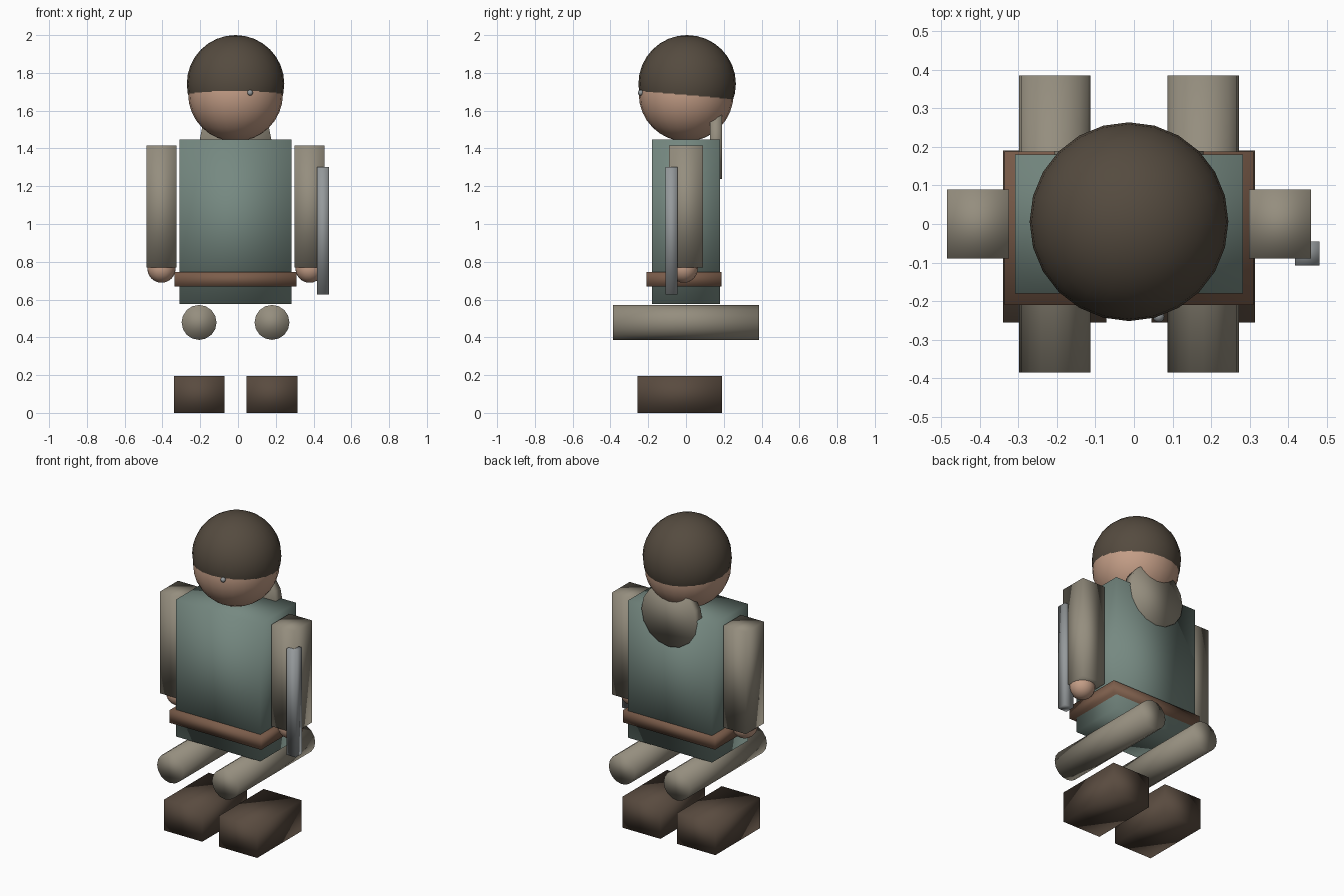
import bpy
from math import pi

if "Cube" in bpy.data.objects:
    bpy.data.objects.remove(bpy.data.objects["Cube"])

CX = -0.013  # the figure's mirror plane


def material(name, r, g, b):
    m = bpy.data.materials.new(name)
    m.diffuse_color = (r, g, b, 1)
    m.use_nodes = True
    m.node_tree.nodes["Principled BSDF"].inputs["Base Color"].default_value = m.diffuse_color
    return m


HAIR = material("hair_brown", 0.09, 0.07, 0.05)
SKIN = material("skin", 0.55, 0.34, 0.24)
TUNIC = material("tunic_green", 0.18, 0.25, 0.22)
CLOTH = material("cloth_beige", 0.30, 0.27, 0.21)
BELT = material("belt_leather", 0.20, 0.11, 0.07)
BOOT = material("boot_leather", 0.10, 0.07, 0.05)
STEEL = material("steel", 0.30, 0.32, 0.33)


def finish(name, mat):
    ob = bpy.context.object
    ob.name = name
    ob.data.materials.append(mat)
    bpy.ops.object.shade_smooth()
    return ob


def box(name, mat, x, y, z):
    """Box from (min, max) pairs."""
    lims = (x, y, z)
    bpy.ops.mesh.primitive_cube_add(size=1, location=[(a + b) / 2 for a, b in lims])
    bpy.context.object.scale = [b - a for a, b in lims]
    bpy.ops.object.transform_apply(location=False, rotation=False, scale=True)
    return finish(name, mat)


def ball(name, mat, loc, r, seg=24, rings=16):
    bpy.ops.mesh.primitive_uv_sphere_add(segments=seg, ring_count=rings, radius=r, location=loc)
    return finish(name, mat)


def rod_y(name, mat, loc, r, length, sides=16):
    """Cylinder lying along y."""
    bpy.ops.mesh.primitive_cylinder_add(vertices=sides, radius=r, depth=length,
                                        location=loc, rotation=(pi / 2, 0, 0))
    return finish(name, mat)


# head: the hair ball overlaps the face ball, slightly higher and further back
ball("face", SKIN, (CX, 0.001, 1.688), 0.251)
ball("hair", HAIR, (CX, 0.006, 1.742), 0.258)
ball("eye", STEEL, (0.064, -0.24, 1.695), 0.015, 12, 8)

# torso, belt and the hood disc behind the neck
box("tunic", TUNIC, (-0.309, 0.283), (-0.18, 0.18), (0.576, 1.447))
box("belt", BELT, (-0.336, 0.31), (-0.21, 0.188), (0.668, 0.747))
rod_y("hood", CLOTH, (CX, 0.159, 1.43), 0.193, 0.062)

# limbs on both sides
for side, s in (("left", -1), ("right", 1)):
    ax = CX + s * 0.392
    box(side + "_arm", CLOTH, (ax - 0.08, ax + 0.08), (-0.089, 0.09), (0.769, 1.416))
    ball(side + "_hand", SKIN, (ax, -0.012, 0.764), 0.075, 16, 12)
    rod_y(side + "_leg", CLOTH, (CX + s * 0.193, 0, 0.479), 0.0925, 0.772)
    bx = CX + s * 0.193
    box(side + "_boot", BOOT, (bx - 0.134, bx + 0.134), (-0.256, 0.191), (0, 0.196))

# blade held beside the right arm
box("blade", STEEL, (0.418, 0.481), (-0.108, -0.046), (0.627, 1.303))
